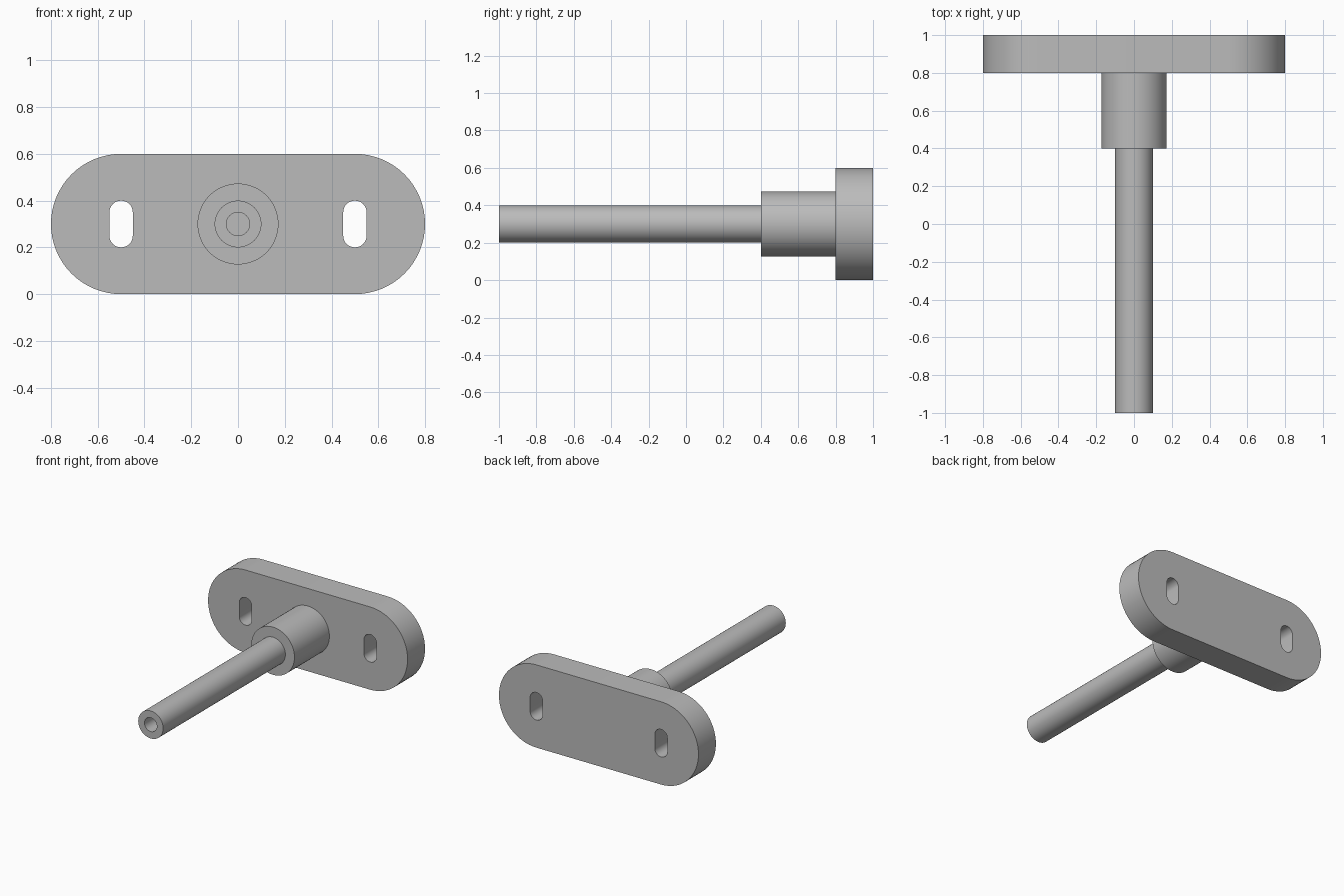
import bpy
import bmesh
from math import cos, sin, pi, radians
from mathutils import Matrix, Vector

cube = bpy.data.objects.get("Cube")
if cube:
    bpy.data.objects.remove(cube, do_unlink=True)

AXIS_Z = 0.3            # height of the shaft axis
PLATE_FRONT, PLATE_BACK = 0.8, 1.0

grey = bpy.data.materials.new("plain grey")
grey.use_nodes = True
grey.diffuse_color = (0.5, 0.5, 0.5, 1)
grey.node_tree.nodes["Principled BSDF"].inputs["Base Color"].default_value = grey.diffuse_color


def finish(bm, name):
    """Turn the bmesh into a smooth object with sharp edges kept."""
    bmesh.ops.recalc_face_normals(bm, faces=bm.faces)
    mesh = bpy.data.meshes.new(name)
    bm.to_mesh(mesh)
    bm.free()
    mesh.materials.append(grey)
    obj = bpy.data.objects.new(name, mesh)
    bpy.context.collection.objects.link(obj)
    bpy.ops.object.select_all(action='DESELECT')
    obj.select_set(True)
    bpy.context.view_layer.objects.active = obj
    bpy.ops.object.shade_smooth_by_angle(angle=radians(30))
    return obj


def stadium(bm, cx, half, radius, upright, steps):
    """Closed edge loop of two half circles joined by straight sides."""
    verts = []
    for side in (1, -1):
        for i in range(steps + 1):
            a = pi * i / steps - pi / 2
            u = side * (half + radius * cos(a))
            v = side * radius * sin(a)
            x, z = (-v, u) if upright else (u, v)
            verts.append(bm.verts.new((cx + x, PLATE_FRONT, AXIS_Z + z)))
    return [bm.edges.new((v, verts[i - 1])) for i, v in enumerate(verts)]


# Mounting plate: rounded outline with two upright slots through it
bm = bmesh.new()
edges = stadium(bm, 0, 0.5, 0.3, False, 32)
for x in (-0.5, 0.5):
    edges += stadium(bm, x, 0.05, 0.05, True, 16)
bmesh.ops.triangle_fill(bm, edges=edges, use_beauty=True, normal=(0, -1, 0))
back = bmesh.ops.extrude_face_region(bm, geom=bm.faces[:], use_keep_orig=True)
bmesh.ops.translate(bm, vec=(0, PLATE_BACK - PLATE_FRONT, 0),
                    verts=[g for g in back["geom"] if isinstance(g, bmesh.types.BMVert)])
finish(bm, "mounting_plate")

# Collared shaft: one turned profile (radius, y) with a blind bore in its tip
profile = [(0, 0.4), (0.05, 0.4), (0.05, -1), (0.1, -1),
           (0.1, 0.4), (0.173, 0.4), (0.173, 0.8), (0, 0.8)]
bm = bmesh.new()
points = [bm.verts.new((r, y, 0)) for r, y in profile]
lines = [bm.edges.new(pair) for pair in zip(points, points[1:])]
bmesh.ops.spin(bm, geom=points + lines, cent=(0, 0, 0), axis=(0, 1, 0),
               angle=2 * pi, steps=64, use_merge=True)
bmesh.ops.remove_doubles(bm, verts=bm.verts, dist=0.0001)
bmesh.ops.transform(bm, matrix=Matrix.Translation(Vector((0, 0, AXIS_Z))), verts=bm.verts)
finish(bm, "collared_shaft")
